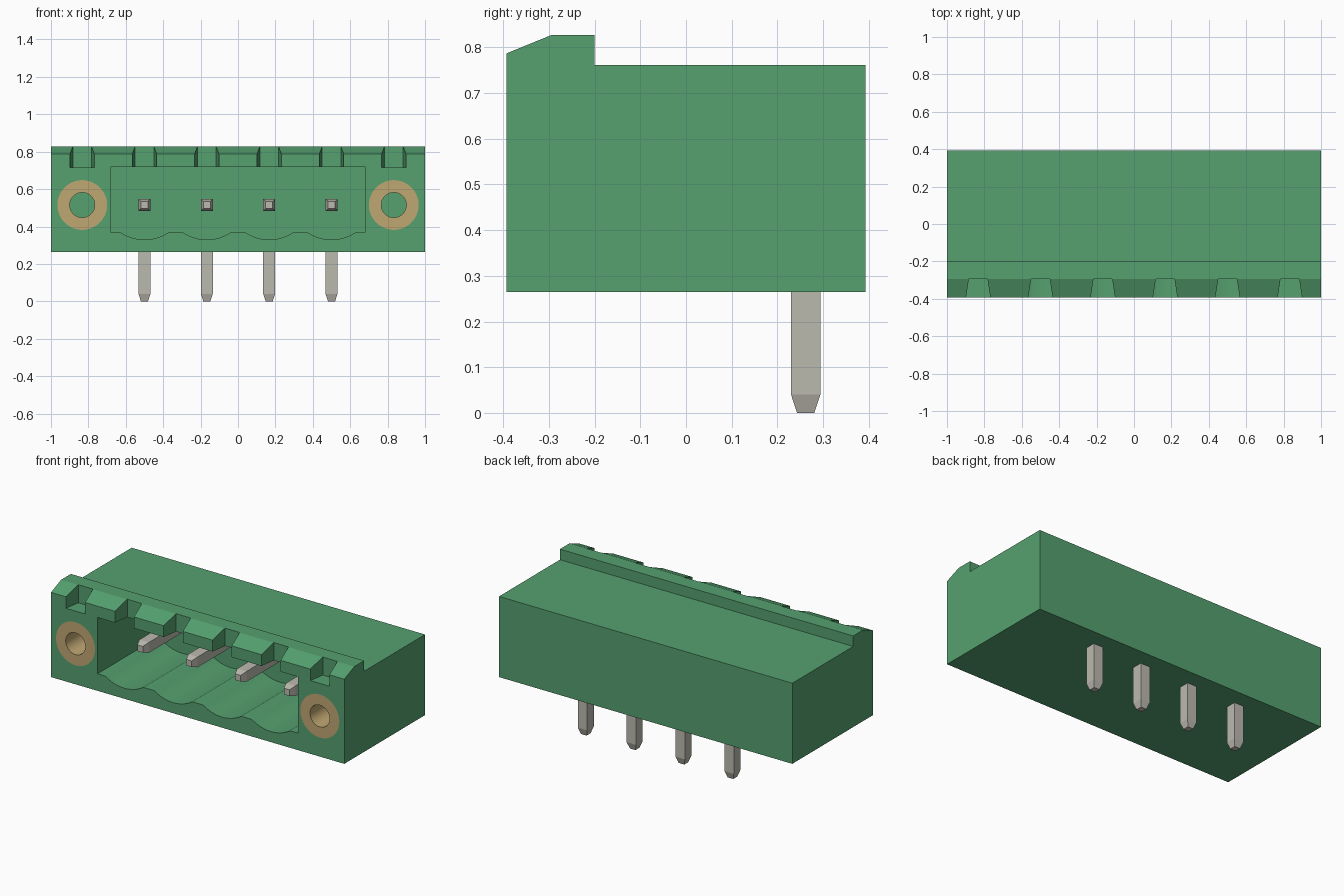
import bpy, bmesh, math
from mathutils import Vector

cube = bpy.data.objects.get("Cube")
if cube:
    bpy.data.objects.remove(cube, do_unlink=True)


def material(name, rgb):
    mat = bpy.data.materials.new(name)
    mat.use_nodes = True
    mat.diffuse_color = (*rgb, 1)
    mat.node_tree.nodes["Principled BSDF"].inputs["Base Color"].default_value = (*rgb, 1)
    return mat


green = material("green plastic", (0.092, 0.355, 0.16))
brass = material("brass", (0.53, 0.39, 0.17))
tin = material("tin", (0.50, 0.49, 0.43))


def loft(name, rings, mat, closed=False):
    """Skin a list of equal-length point rings; cap the ends unless closed."""
    bm = bmesh.new()
    rows = [[bm.verts.new(p) for p in ring] for ring in rings]
    n = len(rows[0])
    pairs = list(zip(rows, rows[1:])) + ([(rows[-1], rows[0])] if closed else [])
    for a, b in pairs:
        for i in range(n):
            j = (i + 1) % n
            bm.faces.new((a[i], a[j], b[j], b[i]))
    if not closed:
        bm.faces.new(rows[0])
        bm.faces.new(rows[-1])
    bmesh.ops.recalc_face_normals(bm, faces=bm.faces)
    mesh = bpy.data.meshes.new(name)
    bm.to_mesh(mesh)
    bm.free()
    mesh.materials.append(mat)
    obj = bpy.data.objects.new(name, mesh)
    bpy.context.collection.objects.link(obj)
    return obj


def prism(name, points, axis, lo, hi, mat):
    """Extrude a 2D outline along an axis."""
    def place(p, d):
        co = list(p)
        co.insert(axis, d)
        return Vector(co)
    return loft(name, [[place(p, d) for p in points] for d in (lo, hi)], mat)


def circle(x, z, r, n=48):
    return [(x + r * math.cos(math.tau * i / n), z + r * math.sin(math.tau * i / n))
            for i in range(n)]


def activate(obj):
    bpy.ops.object.select_all(action="DESELECT")
    obj.select_set(True)
    bpy.context.view_layer.objects.active = obj


def cut(obj, cutter):
    cutter.hide_render = True
    mod = obj.modifiers.new("cut", "BOOLEAN")
    mod.operation = "DIFFERENCE"
    mod.solver = "EXACT"
    mod.object = cutter
    activate(obj)
    bpy.ops.object.modifier_apply(modifier=mod.name)
    bpy.data.objects.remove(cutter, do_unlink=True)


PITCH = 1 / 3
FRONT, BACK, BASE, AXIS_Z = -0.393, 0.393, 0.265, 0.515
POCKET_BACK, POCKET_TOP, POCKET_FLOOR = 0.17, 0.717, 0.37
pins = [(i - 1.5) * PITCH for i in range(4)]

# Housing with raised, chamfered front lip
housing = prism("housing", [(FRONT, BASE), (BACK, BASE), (BACK, 0.762), (-0.2, 0.762),
                            (-0.2, 0.827), (-0.295, 0.827), (FRONT, 0.787)], 0, -1, 1, green)

# Plug pocket with a scalloped floor
half, dip, steps = 0.13, 0.04, 12
radius = (half ** 2 + dip ** 2) / (2 * dip)
sweep = math.asin(half / radius)
outline = [(0.683, POCKET_TOP), (-0.683, POCKET_TOP), (-0.683, POCKET_FLOOR)]
for x in pins:
    for i in range(steps + 1):
        a = sweep * (2 * i / steps - 1)
        outline.append((x + radius * math.sin(a),
                        POCKET_FLOOR - dip + radius * (1 - math.cos(a))))
outline.append((0.683, POCKET_FLOOR))
cut(housing, prism("pocket_cutter", outline, 1, -0.5, POCKET_BACK, green))

# Coding notches in the lip
for i in range(6):
    x = (i - 2.5) * PITCH
    shape = [(x - 0.074, -0.45), (x + 0.074, -0.45), (x + 0.05, -0.293), (x - 0.05, -0.293)]
    cut(housing, prism("notch_cutter", shape, 2, POCKET_TOP - 0.001, 0.9, green))

# Flush threaded-flange inserts
INSERT_END = 0.1
inserts = []
for side, x in (("right", -0.833), ("left", 0.833)):
    cut(housing, prism("insert_cutter", circle(x, AXIS_Z, 0.133), 1, -0.5, INSERT_END, green))
    rings = [[(px, y, pz) for px, pz in circle(x, AXIS_Z, r)]
             for r, y in ((0.133, FRONT), (0.133, INSERT_END),
                          (0.067, INSERT_END), (0.067, FRONT))]
    inserts.append(loft(side + "_insert", rings, brass, closed=True))

# Bent square pins with tapered tips: half width, inner (y, z), outer (y, z)
w, t = 0.032, 0.019
py = 0.262
sections = [(t, (-0.24, AXIS_Z - t), (-0.24, AXIS_Z + t)),
            (w, (-0.20, AXIS_Z - w), (-0.20, AXIS_Z + w)),
            (w, (py - w, AXIS_Z - w), (py + w, AXIS_Z + w)),
            (w, (py - w, 0.04), (py + w, 0.04)),
            (t, (py - t, 0), (py + t, 0))]
for number, x in enumerate(pins, 1):
    rings = [[(x - h, *inner), (x + h, *inner), (x + h, *outer), (x - h, *outer)]
             for h, inner, outer in sections]
    loft(f"pin_{number}", rings, tin)

# Smooth the curved surfaces, keep the edges crisp
for obj in [housing] + inserts:
    activate(obj)
    bpy.ops.object.shade_smooth_by_angle(angle=math.radians(15))
